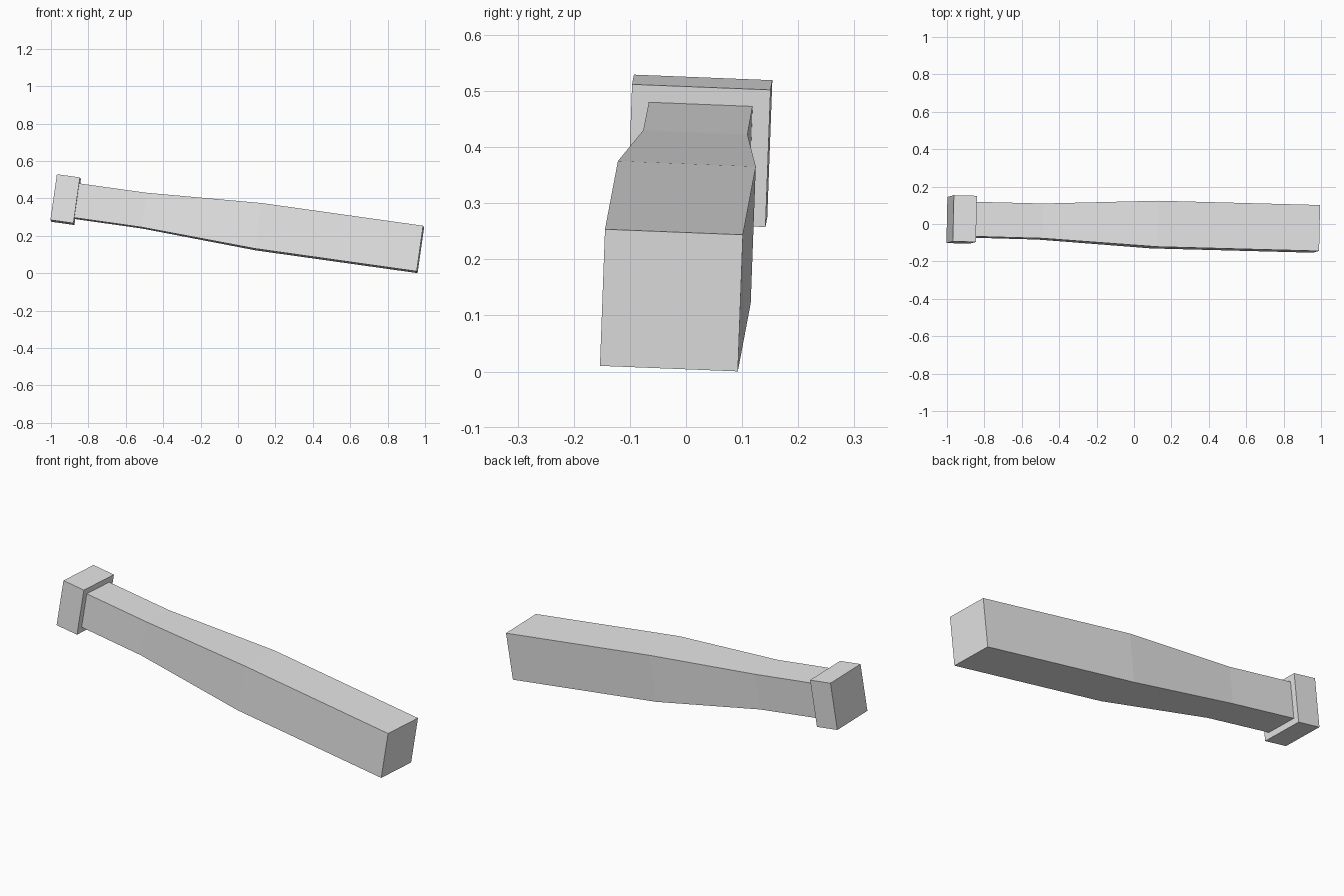
import bpy
import bmesh
from mathutils import Vector

if "Cube" in bpy.data.objects:
    bpy.data.objects.remove(bpy.data.objects["Cube"], do_unlink=True)

# Single plain grey
grey = bpy.data.materials.new("plain grey")
grey.use_nodes = True
grey.diffuse_color = (0.8, 0.8, 0.8, 1)
grey.node_tree.nodes["Principled BSDF"].inputs["Base Color"].default_value = (0.8, 0.8, 0.8, 1)

# Tilted centre line of the bat, with the side and up directions of its square sections
START = Vector((-0.983, 0.026, 0.402))
END = Vector((0.975, -0.026, 0.127))
AXIS = (END - START).normalized()
SIDE = Vector((0.0, 1.0, -0.037))
SIDE = (SIDE - AXIS * SIDE.dot(AXIS)).normalized()
UP = AXIS.cross(SIDE)


def square_loft(name, sections):
    """Skin square sections given as (centre x, width)."""
    bm = bmesh.new()
    rings = []
    for x, width in sections:
        centre = START + AXIS * ((x - START.x) / AXIS.x)
        h = width / 2
        rings.append([bm.verts.new(centre + SIDE * (a * h) + UP * (b * h))
                      for a, b in ((-1, -1), (1, -1), (1, 1), (-1, 1))])
    for r0, r1 in zip(rings, rings[1:]):
        for i in range(4):
            j = (i + 1) % 4
            bm.faces.new((r0[i], r0[j], r1[j], r1[i]))
    bm.faces.new(rings[0])
    bm.faces.new(rings[-1])
    bmesh.ops.recalc_face_normals(bm, faces=bm.faces)
    mesh = bpy.data.meshes.new(name)
    bm.to_mesh(mesh)
    bm.free()
    mesh.materials.append(grey)
    obj = bpy.data.objects.new(name, mesh)
    bpy.context.collection.objects.link(obj)
    return obj


# Straight grip widening into the square barrel
square_loft("bat_body", [(-0.862, 0.185), (-0.5, 0.186), (0.11, 0.246), (0.975, 0.246)])

# Wide end knob
square_loft("bat_knob", [(-0.983, 0.247), (-0.86, 0.247)])
